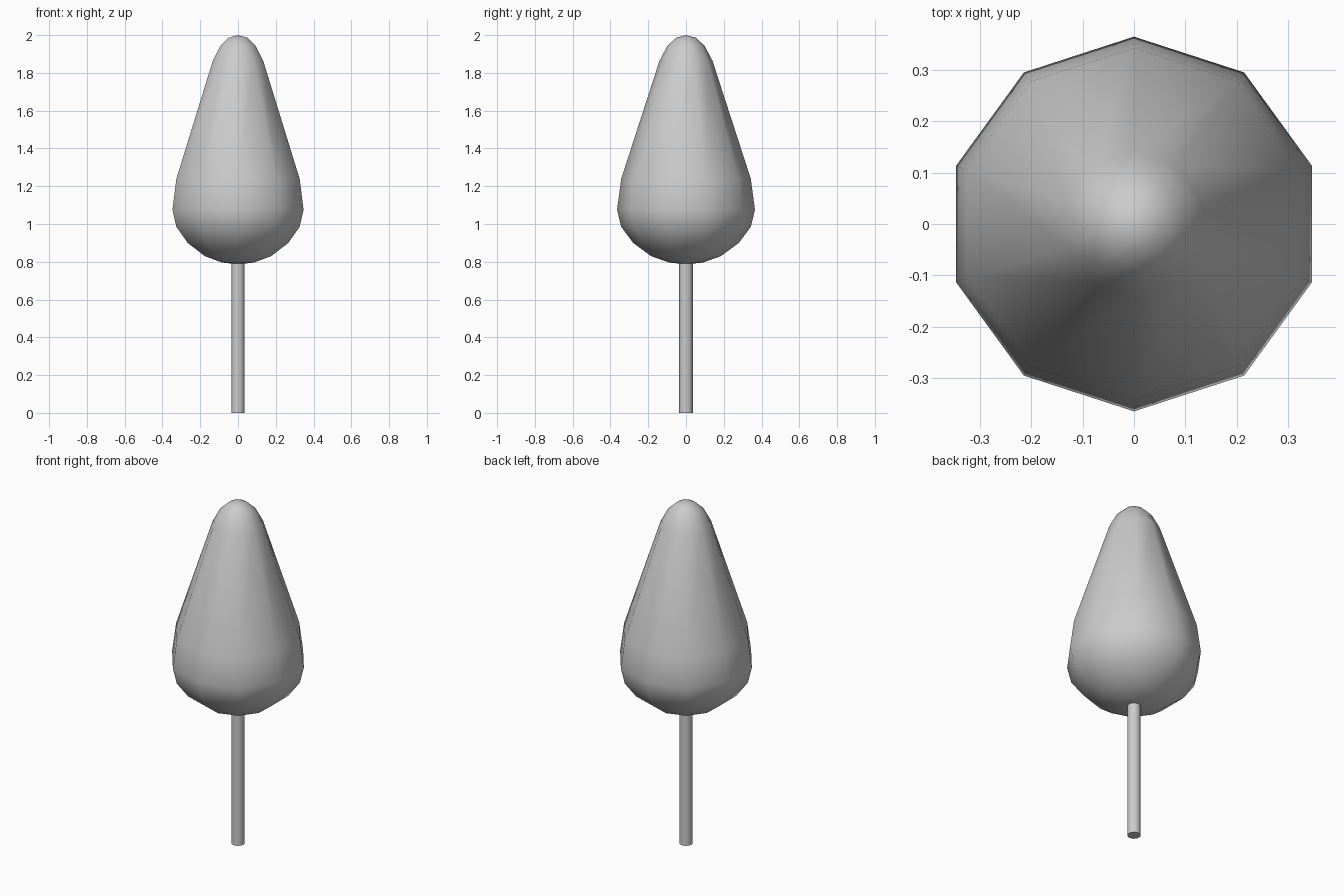
import bpy, bmesh, math

cube = bpy.data.objects.get("Cube")
if cube:
    bpy.data.objects.remove(cube, do_unlink=True)

SIDES = 10


def make_material(name, colour):
    mat = bpy.data.materials.new(name)
    mat.use_nodes = True
    mat.diffuse_color = colour
    mat.node_tree.nodes["Principled BSDF"].inputs["Base Color"].default_value = colour
    return mat


def lathe(name, profile, mat):
    """Spin a (radius, z) profile about z, with a corner on the y axis."""
    bm = bmesh.new()
    verts = [bm.verts.new((0, r, z)) for r, z in profile]
    edges = [bm.edges.new(pair) for pair in zip(verts, verts[1:])]
    bmesh.ops.spin(bm, geom=verts + edges, cent=(0, 0, 0), axis=(0, 0, 1),
                   angle=math.tau, steps=SIDES, use_duplicate=False)
    bmesh.ops.remove_doubles(bm, verts=bm.verts, dist=0.0005)
    bmesh.ops.recalc_face_normals(bm, faces=bm.faces)
    mesh = bpy.data.meshes.new(name)
    bm.to_mesh(mesh)
    bm.free()
    obj = bpy.data.objects.new(name, mesh)
    bpy.context.collection.objects.link(obj)
    mesh.materials.append(mat)
    bpy.ops.object.select_all(action='DESELECT')
    obj.select_set(True)
    bpy.context.view_layer.objects.active = obj
    bpy.ops.object.shade_smooth_by_angle(angle=math.radians(60))
    return obj


grey = make_material("plain_grey", (0.6, 0.6, 0.6, 1))

# Teardrop crown of leaves
lathe("crown", [(0, 0.787), (0.09, 0.796), (0.185, 0.83), (0.28, 0.90),
                (0.343, 0.985), (0.365, 1.075), (0.343, 1.24),
                (0.14, 1.865), (0.098, 1.944), (0.052, 1.986), (0, 2.0)], grey)

# Slim straight trunk with a flat foot
lathe("trunk", [(0, 0), (0.036, 0), (0.036, 0.82), (0, 0.82)], grey)
